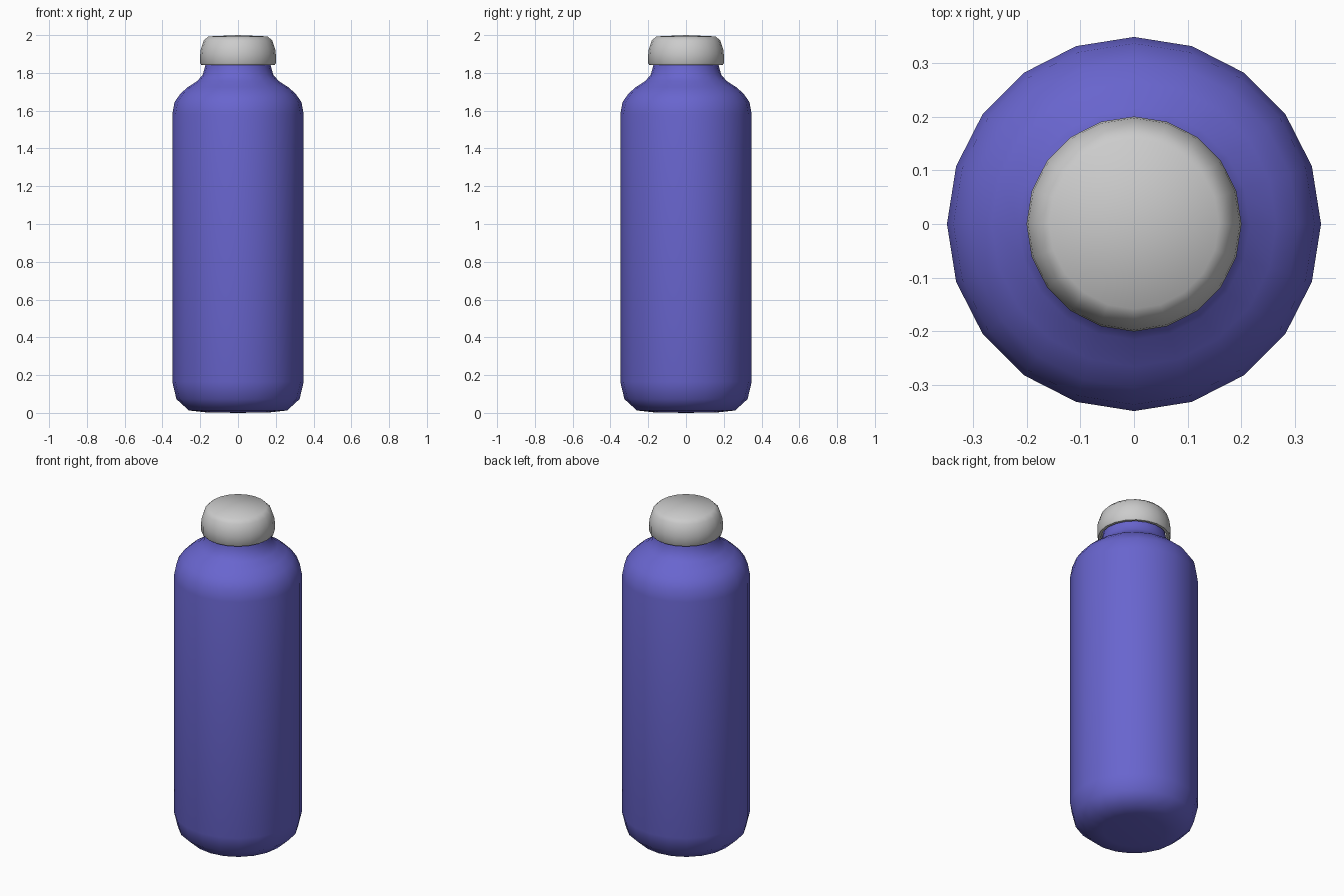
import bpy, bmesh, math

if "Cube" in bpy.data.objects:
    bpy.data.objects.remove(bpy.data.objects["Cube"])

SIDES = 20


def lathe(name, profile, color=None, angle=50):
    """Revolve (radius, z) points around z; radius 0 makes a pole."""
    bm = bmesh.new()
    rings = []
    for r, z in profile:
        if r == 0:
            rings.append([bm.verts.new((0, 0, z))] * SIDES)
        else:
            rings.append([bm.verts.new((r * math.cos(math.tau * i / SIDES),
                                        r * math.sin(math.tau * i / SIDES), z))
                          for i in range(SIDES)])
    for a, b in zip(rings, rings[1:]):
        for i in range(SIDES):
            j = (i + 1) % SIDES
            loop = list(dict.fromkeys((a[i], a[j], b[j], b[i])))
            bm.faces.new(loop)
    bmesh.ops.recalc_face_normals(bm, faces=bm.faces[:])
    me = bpy.data.meshes.new(name)
    bm.to_mesh(me)
    bm.free()
    ob = bpy.data.objects.new(name, me)
    bpy.context.collection.objects.link(ob)
    if color:
        mat = bpy.data.materials.new(name + "_paint")
        mat.diffuse_color = color
        mat.use_nodes = True
        mat.node_tree.nodes["Principled BSDF"].inputs["Base Color"].default_value = mat.diffuse_color
        me.materials.append(mat)
    bpy.ops.object.select_all(action='DESELECT')
    ob.select_set(True)
    bpy.context.view_layer.objects.active = ob
    bpy.ops.object.shade_smooth_by_angle(angle=math.radians(angle))
    return ob


# Bottle body: flat base, rounded heel, straight wall, shoulder and neck
lathe("bottle_body", [
    (0, 0.0), (0.17, 0.003), (0.26, 0.013), (0.326, 0.073), (0.348, 0.165),
    (0.348, 1.58), (0.336, 1.645), (0.305, 1.69), (0.265, 1.725),
    (0.215, 1.757), (0.187, 1.79), (0.178, 1.82), (0.17, 1.855),
    (0.168, 1.93), (0, 1.93)], (0.14, 0.13, 0.62, 1))

# Screw cap: rounded top, hollow underside
lathe("cap", [
    (0, 2.0), (0.158, 1.993), (0.182, 1.97), (0.197, 1.925), (0.2, 1.9),
    (0.2, 1.85), (0.195, 1.843), (0.18, 1.843), (0.178, 1.95), (0, 1.955)])
